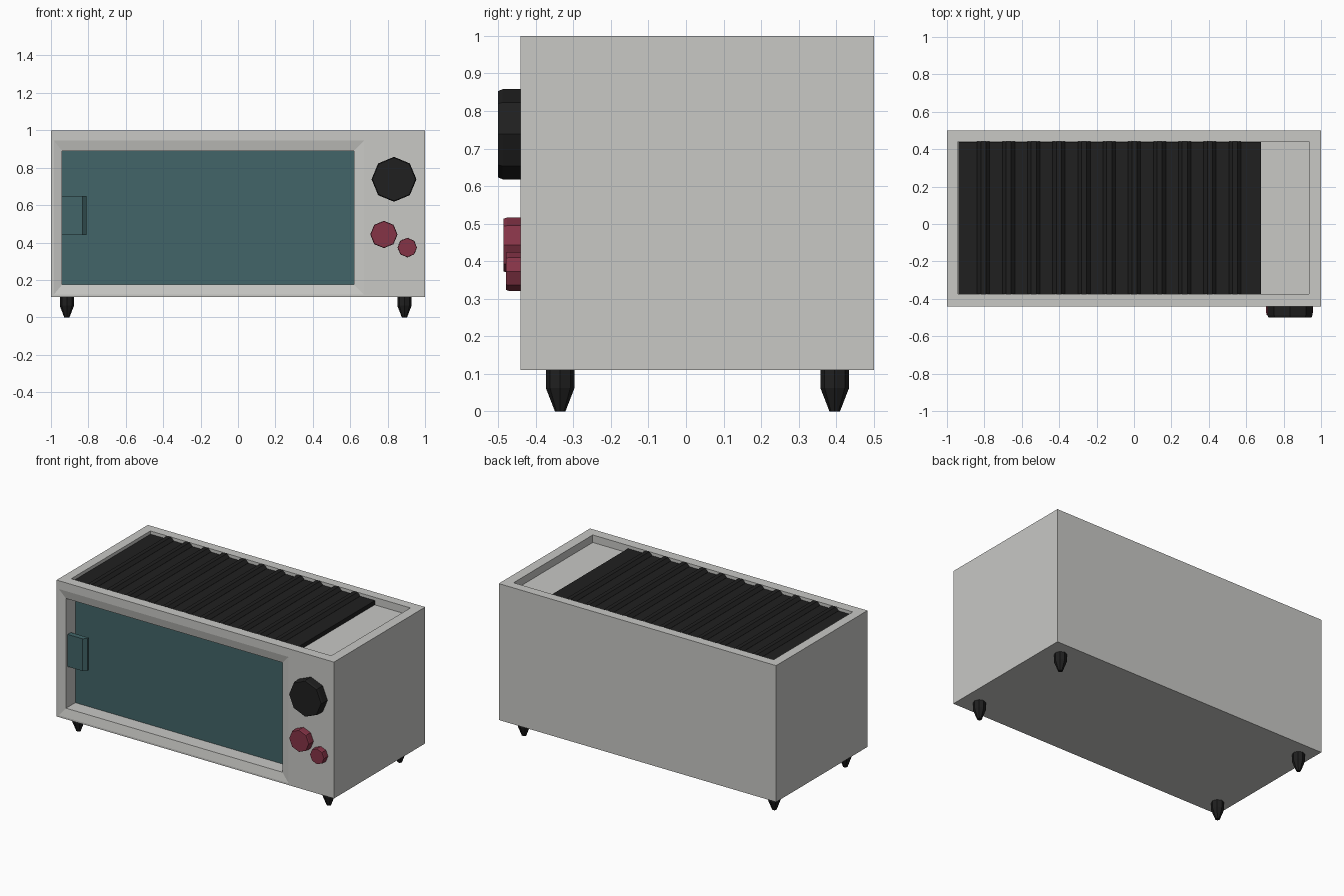
import bpy, bmesh, math
from mathutils import Matrix

if "Cube" in bpy.data.objects:
    bpy.data.objects.remove(bpy.data.objects["Cube"])


def mat(name, rgb):
    m = bpy.data.materials.new(name)
    m.diffuse_color = (*rgb, 1)
    m.use_nodes = True
    m.node_tree.nodes["Principled BSDF"].inputs["Base Color"].default_value = m.diffuse_color
    return m


GREY = mat("warm grey", (0.58, 0.58, 0.56))
TEAL = mat("teal glass", (0.054, 0.130, 0.138))
BLACK = mat("black", (0.014, 0.014, 0.014))
RED = mat("dark red", (0.235, 0.034, 0.062))


def loft(name, loops, material):
    """Closed solid through a stack of matching point loops."""
    bm = bmesh.new()
    rings = [[bm.verts.new(p) for p in l] for l in loops]
    n = len(rings[0])
    for a, b in zip(rings, rings[1:]):
        for i in range(n):
            j = (i + 1) % n
            bm.faces.new((a[i], a[j], b[j], b[i]))
    bm.faces.new(rings[0])
    bm.faces.new(rings[-1])
    bmesh.ops.recalc_face_normals(bm, faces=bm.faces)
    me = bpy.data.meshes.new(name)
    bm.to_mesh(me)
    bm.free()
    me.materials.append(material)
    ob = bpy.data.objects.new(name, me)
    bpy.context.collection.objects.link(ob)
    return ob


def rect(x0, x1, z0, z1, y):
    return [(x0, y, z0), (x1, y, z0), (x1, y, z1), (x0, y, z1)]


def box(name, x0, x1, y0, y1, z0, z1, material):
    return loft(name, [rect(x0, x1, z0, z1, y0), rect(x0, x1, z0, z1, y1)], material)


def turned(name, profile, sides, matrix, material, turn=0.0):
    """Stack of regular polygons (radius, height) placed by a matrix."""
    loops = []
    for r, h in profile:
        loops.append([tuple(matrix @ Matrix.Translation((
            r * math.cos(turn + 2 * math.pi * i / sides),
            r * math.sin(turn + 2 * math.pi * i / sides), h)).to_translation())
            for i in range(sides)])
    return loft(name, loops, material)


def cut(target, cutter):
    cutter.hide_render = True
    mod = target.modifiers.new("cut", 'BOOLEAN')
    mod.operation = 'DIFFERENCE'
    mod.solver = 'EXACT'
    mod.object = cutter
    bpy.context.view_layer.objects.active = target
    bpy.ops.object.modifier_apply(modifier=mod.name)
    bpy.data.objects.remove(cutter)


# Casing with a window recess (sloped lip) and a shallow top tray
body = box("casing", -1, 1, -0.44, 0.5, 0.11, 0.999, GREY)
cut(body, loft("window_cutter", [
    rect(-0.992, 0.682, 0.113, 0.954, -0.442),
    rect(-0.94, 0.62, 0.175, 0.89, -0.428),
    rect(-0.94, 0.62, 0.175, 0.89, -0.325)], GREY))
cut(body, box("tray_cutter", -0.94, 0.935, -0.375, 0.44, 0.95, 1.1, GREY))

# Door glass and its handle with a bent tip
box("door_glass", -0.94, 0.62, -0.333, -0.32, 0.175, 0.89, TEAL)
handle_profile = [(-0.94, -0.412), (-0.832, -0.412), (-0.81, -0.392),
                  (-0.81, -0.378), (-0.94, -0.378)]
loft("door_handle", [[(x, y, z) for x, y in handle_profile] for z in (0.44, 0.65)], TEAL)

# Black grill on top: plate plus a row of low-poly rods
box("grill_plate", -0.938, 0.68, -0.374, 0.439, 0.952, 0.979, BLACK)
along_y = Matrix.Rotation(-math.pi / 2, 4, 'X')
for i in range(11):
    turned(f"grill_rod_{i + 1}", [(0.036, -0.378), (0.036, 0.443)], 8,
           Matrix.Translation((-0.805 + 0.1345 * i, 0, 0.966)) @ along_y,
           BLACK, math.pi / 8)

# Control knobs, growing out of the front panel
toward_front = Matrix.Rotation(math.pi / 2, 4, 'X')
for name, x, z, r, h, m in (("large_knob", 0.834, 0.738, 0.12, 0.06, BLACK),
                            ("medium_knob", 0.78, 0.443, 0.073, 0.046, RED),
                            ("small_knob", 0.905, 0.373, 0.052, 0.039, RED)):
    turned(name, [(r, -0.002), (r, h * 0.8), (r * 0.96, h)], 8,
           Matrix.Translation((x, -0.44, z)) @ toward_front, m)

# Four tapered feet
for x, side in ((-0.915, "left"), (0.89, "right")):
    for y, end in ((-0.335, "front"), (0.396, "back")):
        turned(f"{end}_{side}_foot", [(0.014, 0), (0.038, 0.062), (0.038, 0.112)], 8,
               Matrix.Translation((x, y, 0)), BLACK)
